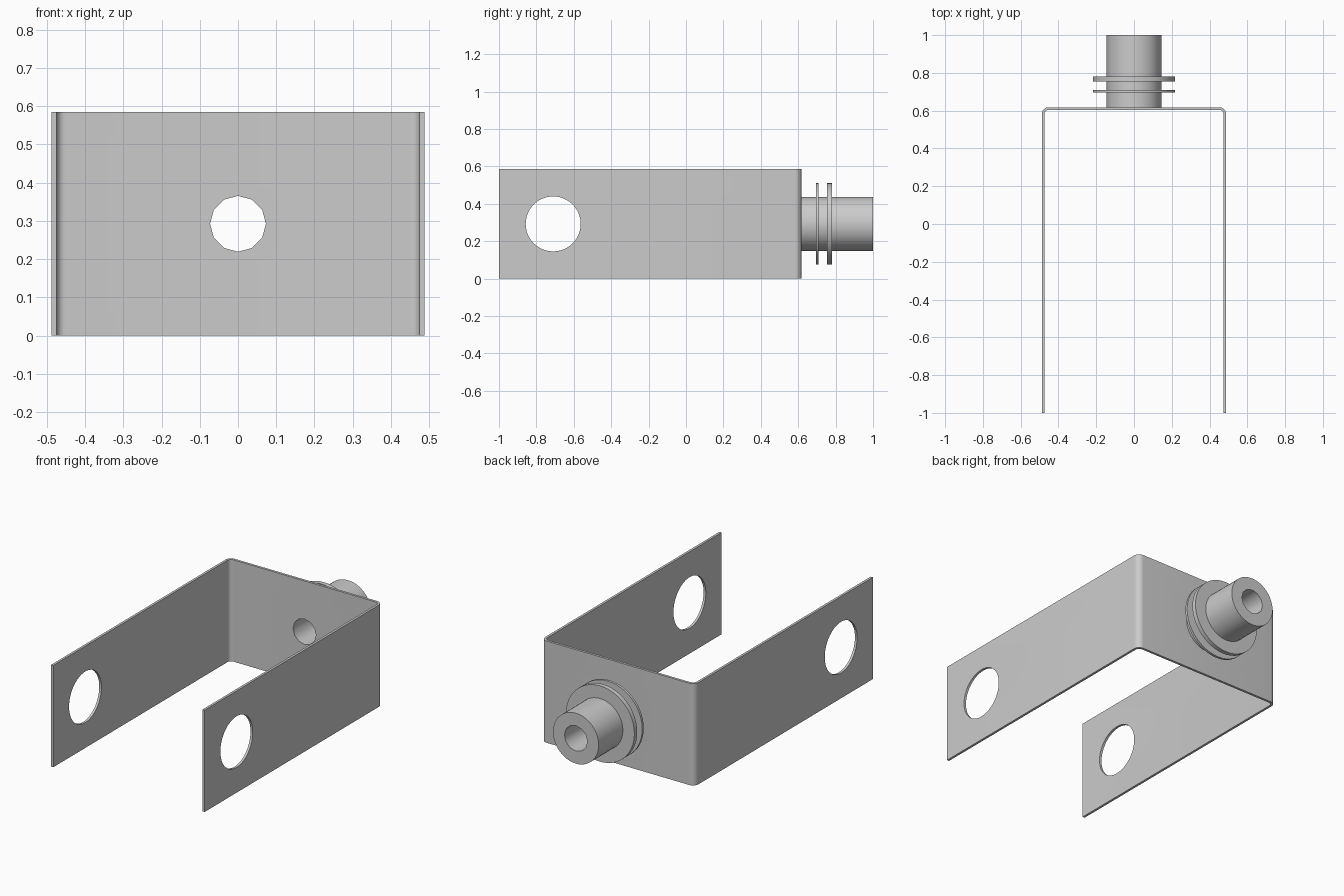
import bpy, bmesh
from math import pi, sin, cos, radians
from mathutils import Vector, Matrix

if "Cube" in bpy.data.objects:
    bpy.data.objects.remove(bpy.data.objects["Cube"])

HALF, THICK, HEIGHT = 0.488, 0.014, 0.585
BACK, FRONT, MID = 0.618, -1.0, 0.2925
BEND, BORE, TUBE, FLANGE = 0.036, 0.073, 0.145, 0.218

steel = bpy.data.materials.new("grey_steel")
steel.use_nodes = True
steel.diffuse_color = (0.6, 0.6, 0.6, 1)
steel.node_tree.nodes["Principled BSDF"].inputs["Base Color"].default_value = (0.6, 0.6, 0.6, 1)


def add_object(name, bm):
    bmesh.ops.recalc_face_normals(bm, faces=bm.faces)
    mesh = bpy.data.meshes.new(name)
    bm.to_mesh(mesh)
    bm.free()
    mesh.materials.append(steel)
    obj = bpy.data.objects.new(name, mesh)
    bpy.context.collection.objects.link(obj)
    return obj


def activate(obj):
    bpy.ops.object.select_all(action='DESELECT')
    obj.select_set(True)
    bpy.context.view_layer.objects.active = obj


def cylinder(name, axis, radius, start, end, across=0.0, sides=48):
    """Cylinder along X or Y at mid height, from start to end."""
    bm = bmesh.new()
    bmesh.ops.create_cone(bm, cap_ends=True, segments=sides,
                          radius1=radius, radius2=radius, depth=end - start)
    middle = (start + end) / 2
    if axis == 'X':
        turn, place = Matrix.Rotation(pi / 2, 4, 'Y'), Vector((middle, across, MID))
    else:
        turn, place = Matrix.Rotation(pi / 2, 4, 'X'), Vector((across, middle, MID))
    bmesh.ops.transform(bm, matrix=Matrix.Translation(place) @ turn, verts=bm.verts)
    return add_object(name, bm)


def drill(obj, *cylinder_args, **options):
    cutter = cylinder("drill", *cylinder_args, **options)
    cutter.hide_render = True
    activate(obj)
    mod = obj.modifiers.new("hole", 'BOOLEAN')
    mod.operation, mod.solver, mod.object = 'DIFFERENCE', 'EXACT', cutter
    bpy.ops.object.modifier_apply(modifier=mod.name)
    bpy.data.objects.remove(cutter)


def smooth(obj):
    activate(obj)
    bpy.ops.object.shade_smooth_by_angle(angle=radians(35))


def u_path(inset, steps=8):
    """Half-open U with rounded back corners, from right leg to left leg."""
    r = BEND - inset
    corner = [(HALF - BEND + r * cos(a), BACK - BEND + r * sin(a))
              for a in (pi / 2 * i / steps for i in range(steps + 1))]
    left = [(HALF - inset, FRONT)] + corner
    return [(-x, y) for x, y in left] + left[::-1]


# Bent strap: U-shaped outline raised to full height
bm = bmesh.new()
outline = u_path(0) + u_path(THICK)[::-1]
base = bm.faces.new([bm.verts.new((x, y, 0)) for x, y in outline])
raised = bmesh.ops.extrude_face_region(bm, geom=[base])["geom"]
bmesh.ops.translate(bm, vec=(0, 0, HEIGHT),
                    verts=[v for v in raised if isinstance(v, bmesh.types.BMVert)])
strap = add_object("bent_strap", bm)
drill(strap, 'X', 0.147, -0.6, 0.6, across=-0.71)
drill(strap, 'Y', BORE, 0.5, 0.8, sides=12)
smooth(strap)

# Hollow spigot on the back
spigot = cylinder("spigot_tube", 'Y', TUBE, BACK, 1.0)
drill(spigot, 'Y', BORE, 0.5, 1.1, sides=12)
smooth(spigot)

# Two flanges around the spigot
for name, start, end in (("thin_flange", 0.695, 0.709), ("thick_flange", 0.754, 0.78)):
    flange = cylinder(name, 'Y', FLANGE, start, end)
    drill(flange, 'Y', TUBE, 0.5, 1.1)
    smooth(flange)
